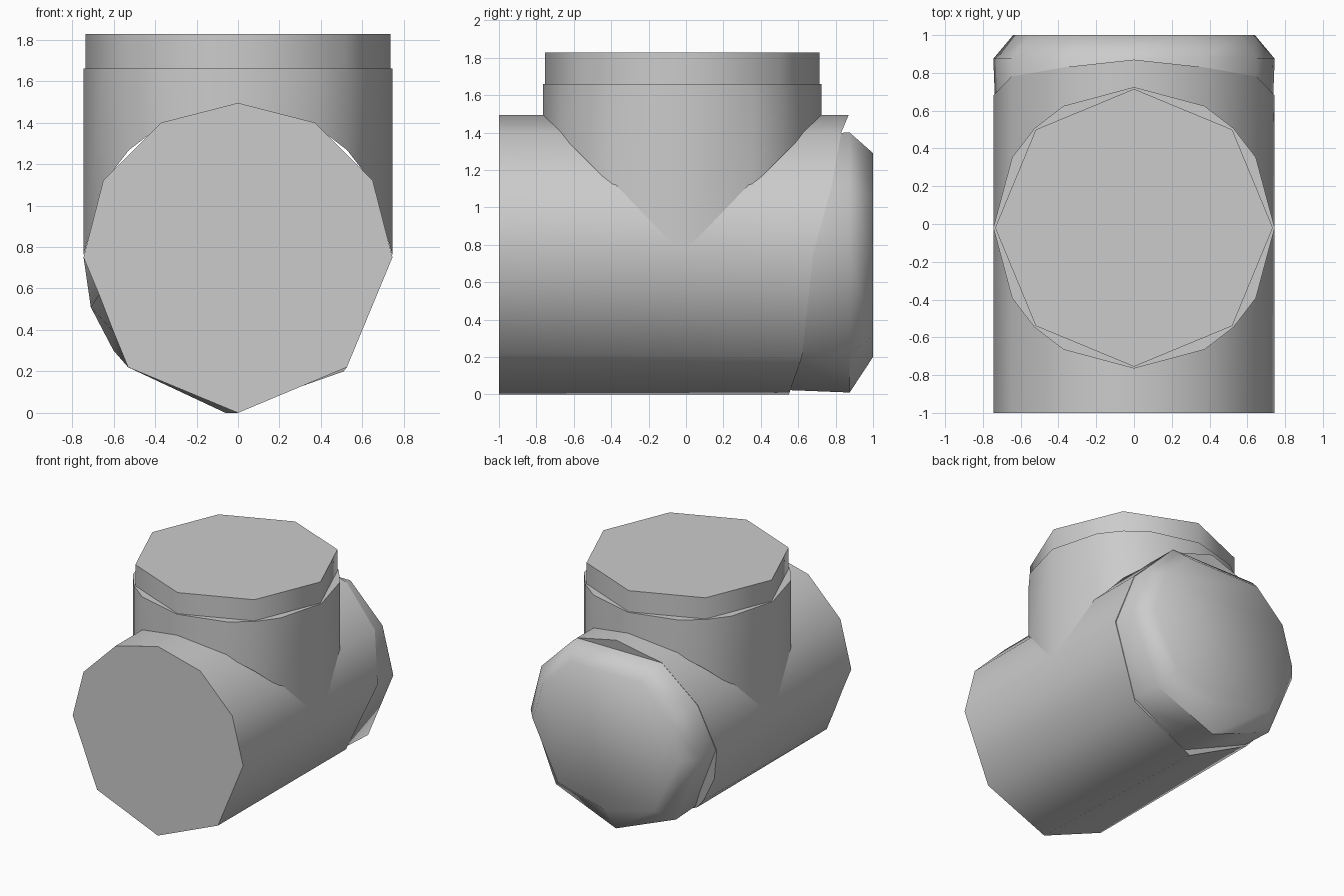
import bpy, bmesh, math

if "Cube" in bpy.data.objects:
    bpy.data.objects.remove(bpy.data.objects["Cube"])


def loft(name, rings, caps=(True, True), smooth=50):
    """Skin equal-length rings of 3D points, optionally capping both ends."""
    bm = bmesh.new()
    loops = [[bm.verts.new(p) for p in ring] for ring in rings]
    n = len(loops[0])
    for a, b in zip(loops, loops[1:]):
        for i in range(n):
            j = (i + 1) % n
            bm.faces.new((a[i], a[j], b[j], b[i]))
    if caps[0]:
        bm.faces.new(loops[0])
    if caps[1]:
        bm.faces.new(loops[-1])
    bmesh.ops.recalc_face_normals(bm, faces=bm.faces)
    mesh = bpy.data.meshes.new(name)
    bm.to_mesh(mesh)
    bm.free()
    obj = bpy.data.objects.new(name, mesh)
    bpy.context.collection.objects.link(obj)
    bpy.ops.object.select_all(action='DESELECT')
    obj.select_set(True)
    bpy.context.view_layer.objects.active = obj
    bpy.ops.object.shade_smooth_by_angle(angle=math.radians(smooth))
    return obj


# main pipe: ten-sided front, slightly fuller lower left side at the rear
front = [(0, 1.495), (.37, 1.40), (.65, 1.12), (.745, .75), (.525, .22), (0, 0),
         (-.53, .22), (-.60, .39), (-.67, .57), (-.745, .75), (-.65, 1.12), (-.37, 1.40)]
rear = [(0, 1.495, .87), (.37, 1.40, .83), (.65, 1.12, .78), (.745, .75, .68),
        (.51, .20, .62), (-.06, 0, .55), (-.53, .22, .62), (-.60, .30, .64),
        (-.71, .51, .66), (-.745, .75, .68), (-.65, 1.12, .78), (-.37, 1.40, .83)]
loft("main_pipe", [[(x, -1, z) for x, z in front], [(x, y, z) for x, z, y in rear]])


# rear end plug with chamfered rim
def mirrored(half, bottom):
    return half + [(0, bottom)] + [(-x, z) for x, z in reversed(half)]


rim = mirrored([(.37, 1.40), (.65, 1.12), (.745, .75), (.525, .22)], .01)
face = mirrored([(.31, 1.29), (.55, 1.06), (.64, .75), (.42, .31)], .20)
loft("end_plug", [
    [(x * .98, .5, .75 + (z - .75) * .98) for x, z in rim],
    [(x, .875, z) for x, z in rim],
    [(x, 1, z) for x, z in face]])

# branch pipe, mitred where it meets the main pipe
CY = -.02
angles = [q * 90 + a for q in range(4) for a in (0, 30, 45, 60)]
circle = [(.745 * math.cos(math.radians(a)), CY + .745 * math.sin(math.radians(a)))
          for a in angles]
loft("branch_pipe", [
    [(x, y, max(.76, .75 + abs(y - CY) - .01)) for x, y in circle],
    [(x, y, 1.66) for x, y in circle]], caps=(False, True))

# eight-sided branch collar
octagon = [(.735 * math.cos(i * math.pi / 4), CY + .735 * math.sin(i * math.pi / 4))
           for i in range(8)]
loft("branch_collar", [[(x, y, z) for x, y in octagon] for z in (1.655, 1.827)])
